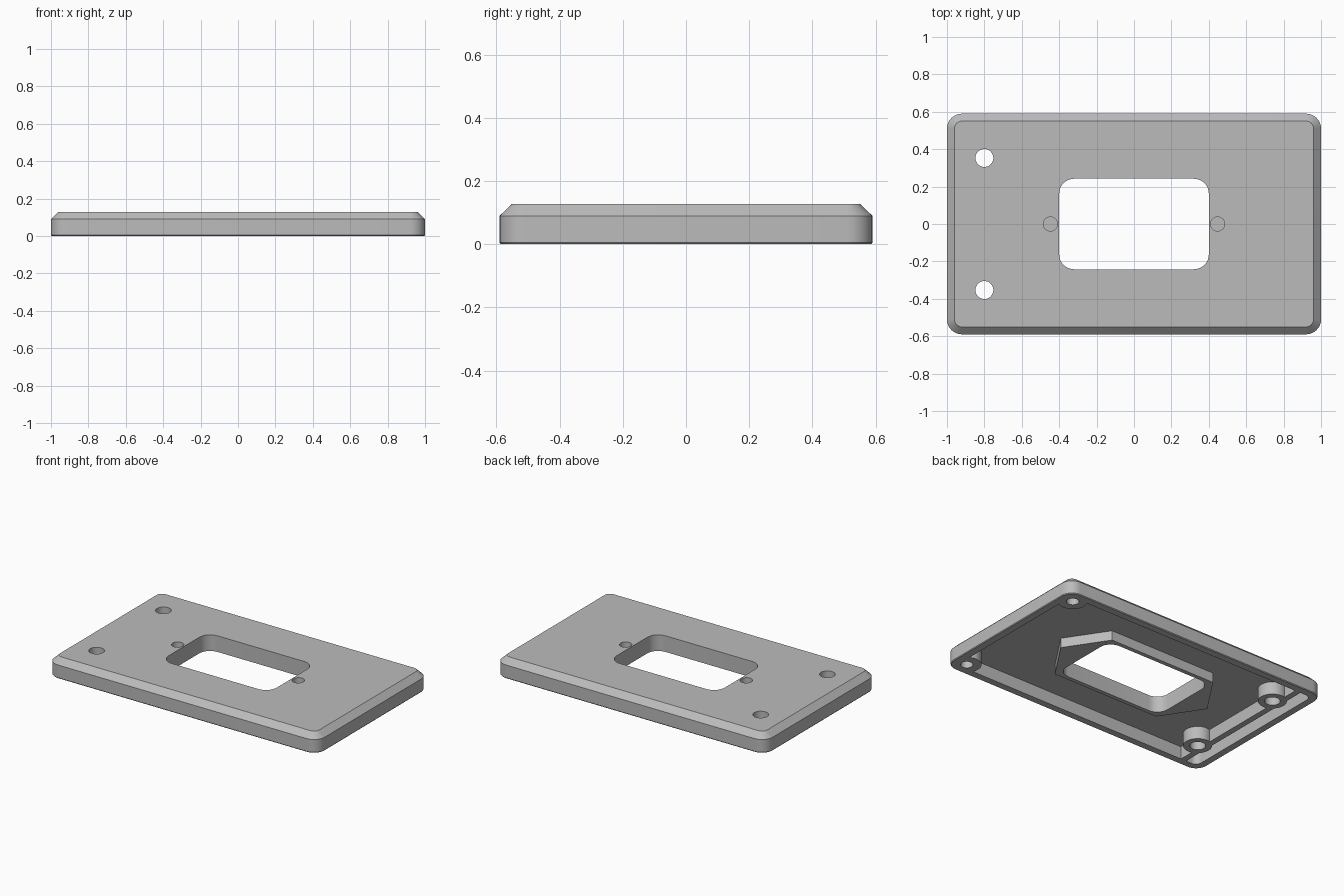
import bpy, bmesh, math

if "Cube" in bpy.data.objects:
    bpy.data.objects.remove(bpy.data.objects["Cube"])

grey = bpy.data.materials.new("plain_grey")
grey.diffuse_color = (0.5, 0.5, 0.5, 1)
grey.use_nodes = True
grey.node_tree.nodes["Principled BSDF"].inputs["Base Color"].default_value = grey.diffuse_color


def rounded_rect(hx, hy, r, seg=8):
    """Outline of a rounded rectangle, counter-clockwise."""
    pts = []
    for k, (sx, sy) in enumerate([(1, 1), (-1, 1), (-1, -1), (1, -1)]):
        for i in range(seg + 1):
            a = math.pi / 2 * (k + i / seg)
            pts.append((sx * (hx - r) + r * math.cos(a), sy * (hy - r) + r * math.sin(a)))
    return pts


def circle(cx, cy, r, n=32):
    return [(cx + r * math.cos(2 * math.pi * i / n), cy + r * math.sin(2 * math.pi * i / n))
            for i in range(n)]


def loft(name, rings):
    """Solid through a stack of (outline, z) rings."""
    bm = bmesh.new()
    rows = [[bm.verts.new((x, y, z)) for x, y in pts] for pts, z in rings]
    n = len(rows[0])
    for a, b in zip(rows, rows[1:]):
        for i in range(n):
            j = (i + 1) % n
            bm.faces.new((a[i], a[j], b[j], b[i]))
    bm.faces.new(rows[0][::-1])
    bm.faces.new(rows[-1])
    bmesh.ops.recalc_face_normals(bm, faces=bm.faces)
    me = bpy.data.meshes.new(name)
    bm.to_mesh(me)
    bm.free()
    ob = bpy.data.objects.new(name, me)
    bpy.context.collection.objects.link(ob)
    me.materials.append(grey)
    return ob


def prism(name, pts, z0, z1):
    return loft(name, [(pts, z0), (pts, z1)])


def cut(target, cutter):
    """Subtract the cutter and remove it."""
    cutter.hide_render = True
    bpy.context.view_layer.objects.active = target
    mod = target.modifiers.new("cut", 'BOOLEAN')
    mod.operation = 'DIFFERENCE'
    mod.solver = 'EXACT'
    mod.object = cutter
    bpy.ops.object.modifier_apply(modifier=mod.name)
    bpy.data.objects.remove(cutter, do_unlink=True)


# Plate: rounded slab with a bevelled top edge and a fine lower edge break
plate = loft("cover_plate", [
    (rounded_rect(0.996, 0.586, 0.076), 0.0),
    (rounded_rect(1.0, 0.59, 0.08), 0.005),
    (rounded_rect(1.0, 0.59, 0.08), 0.09),
    (rounded_rect(0.96, 0.55, 0.04), 0.128)])

# Hollow underside, leaving the pad, rib and bosses standing
hollow = prism("hollow", rounded_rect(0.95, 0.54, 0.04), -0.1, 0.085)
hexagon = [(0.58, 0), (0.4, 0.27), (-0.4, 0.27), (-0.58, 0), (-0.4, -0.27), (0.4, -0.27)]
cut(hollow, prism("window_pad", hexagon, 0.02, 0.2))
rib = [(-0.865, -0.7), (-0.825, -0.7), (-0.825, 0.7), (-0.865, 0.7)]
cut(hollow, prism("cross_rib", rib, -0.2, 0.2))
for s in (1, -1):
    cut(hollow, prism("screw_boss", circle(-0.8, 0.353 * s, 0.088), -0.2, 0.2))
    cut(hollow, prism("corner_boss", circle(0.905, 0.5 * s, 0.09), -0.2, 0.2))
cut(plate, hollow)

# Window, through holes, blind corner holes and blind top holes
cut(plate, prism("window", rounded_rect(0.4, 0.242, 0.08), -0.2, 0.3))
for s in (1, -1):
    cut(plate, prism("through_hole", circle(-0.8, 0.353 * s, 0.048), -0.2, 0.3))
    cut(plate, prism("corner_hole", circle(0.905, 0.5 * s, 0.038), -0.2, 0.08))
    cut(plate, prism("top_hole", circle(0.447 * s, 0, 0.038), 0.045, 0.3))

bpy.ops.object.select_all(action='DESELECT')
plate.select_set(True)
bpy.context.view_layer.objects.active = plate
bpy.ops.object.shade_smooth_by_angle(angle=math.radians(30))
